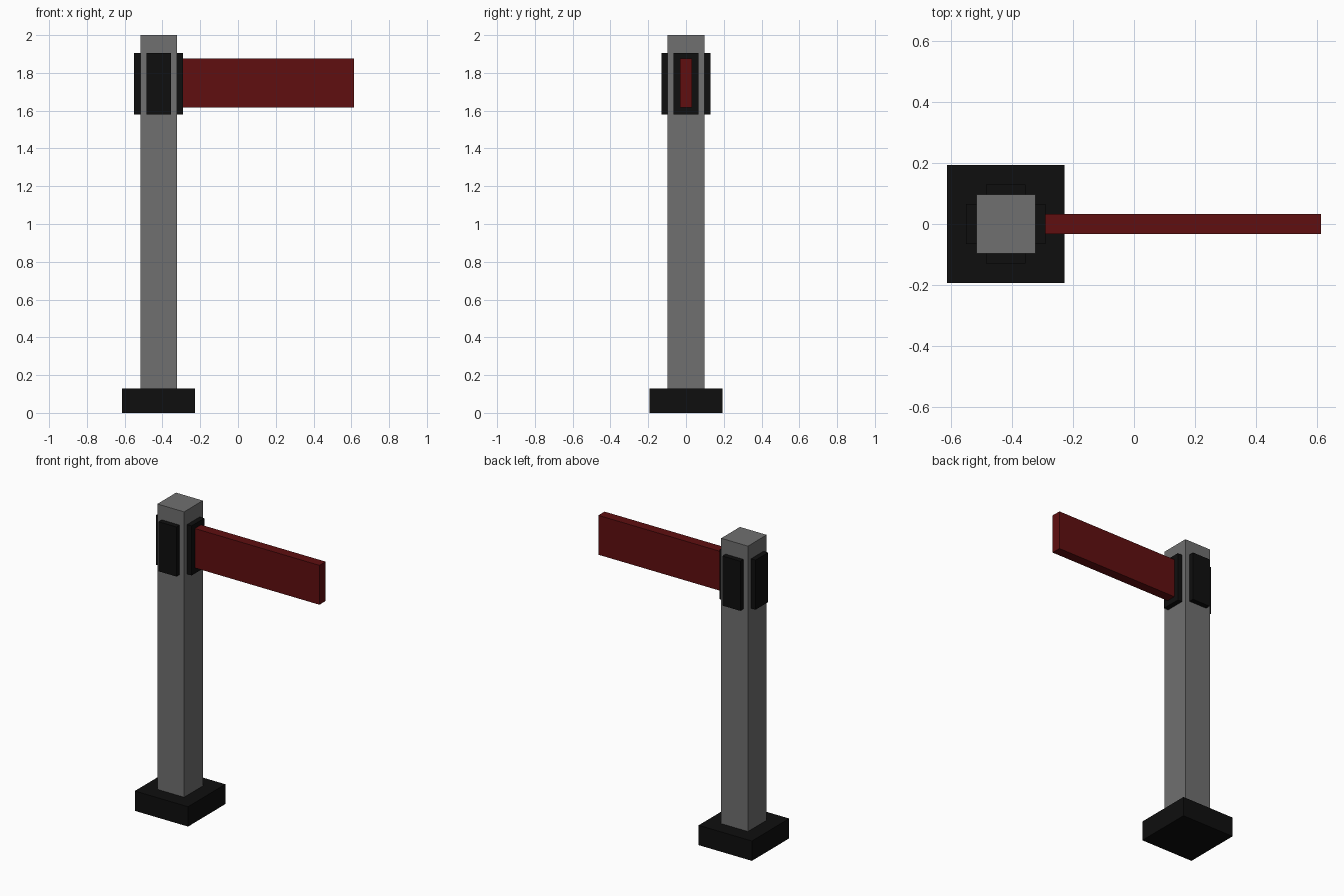
import bpy
from mathutils import Vector

cube = bpy.data.objects.get("Cube")
if cube:
    bpy.data.objects.remove(cube, do_unlink=True)


def make_material(name, rgb, roughness=0.6):
    mat = bpy.data.materials.new(name)
    mat.use_nodes = True
    colour = (*rgb, 1.0)
    mat.diffuse_color = colour
    bsdf = mat.node_tree.nodes["Principled BSDF"]
    bsdf.inputs["Base Color"].default_value = colour
    bsdf.inputs["Roughness"].default_value = roughness
    return mat


def box(name, low, high, mat):
    """Axis-aligned box between two opposite corners."""
    low, high = Vector(low), Vector(high)
    bpy.ops.mesh.primitive_cube_add(size=1, location=(low + high) / 2)
    obj = bpy.context.object
    obj.name = name
    obj.scale = high - low
    bpy.ops.object.transform_apply(location=False, rotation=False, scale=True)
    obj.data.materials.append(mat)
    return obj


grey = make_material("post grey", (0.16, 0.16, 0.16))
black = make_material("matte black", (0.0045, 0.0045, 0.0045))
red = make_material("belt red", (0.115, 0.0045, 0.005))

POST_X = -0.42       # post axis
POST = 0.097         # half width of the post
BASE = 0.193         # half width of the base
REACH = 0.13         # post axis to outer plate face
PLATE = 0.065        # half width of a plate
BASE_TOP = 0.13
PLATE_Z = (1.58, 1.905)

# Floor base and square post
box("base", (POST_X - BASE, -BASE, 0), (POST_X + BASE, BASE, BASE_TOP), black)
box("post", (POST_X - POST, -POST, BASE_TOP), (POST_X + POST, POST, 2), grey)

# Belt clip plates on all four sides of the post
for side, sign in (("left", 1), ("right", -1)):
    near, far = sorted((sign * POST, sign * REACH))
    box(side + "_plate", (POST_X + near, -PLATE, PLATE_Z[0]),
        (POST_X + far, PLATE, PLATE_Z[1]), black)
for side, sign in (("back", 1), ("front", -1)):
    near, far = sorted((sign * POST, sign * REACH))
    box(side + "_plate", (POST_X - PLATE, near, PLATE_Z[0]),
        (POST_X + PLATE, far, PLATE_Z[1]), black)

# Belt reaching out from the left plate
box("belt", (POST_X + REACH, -0.032, 1.617), (0.613, 0.032, 1.875), red)
